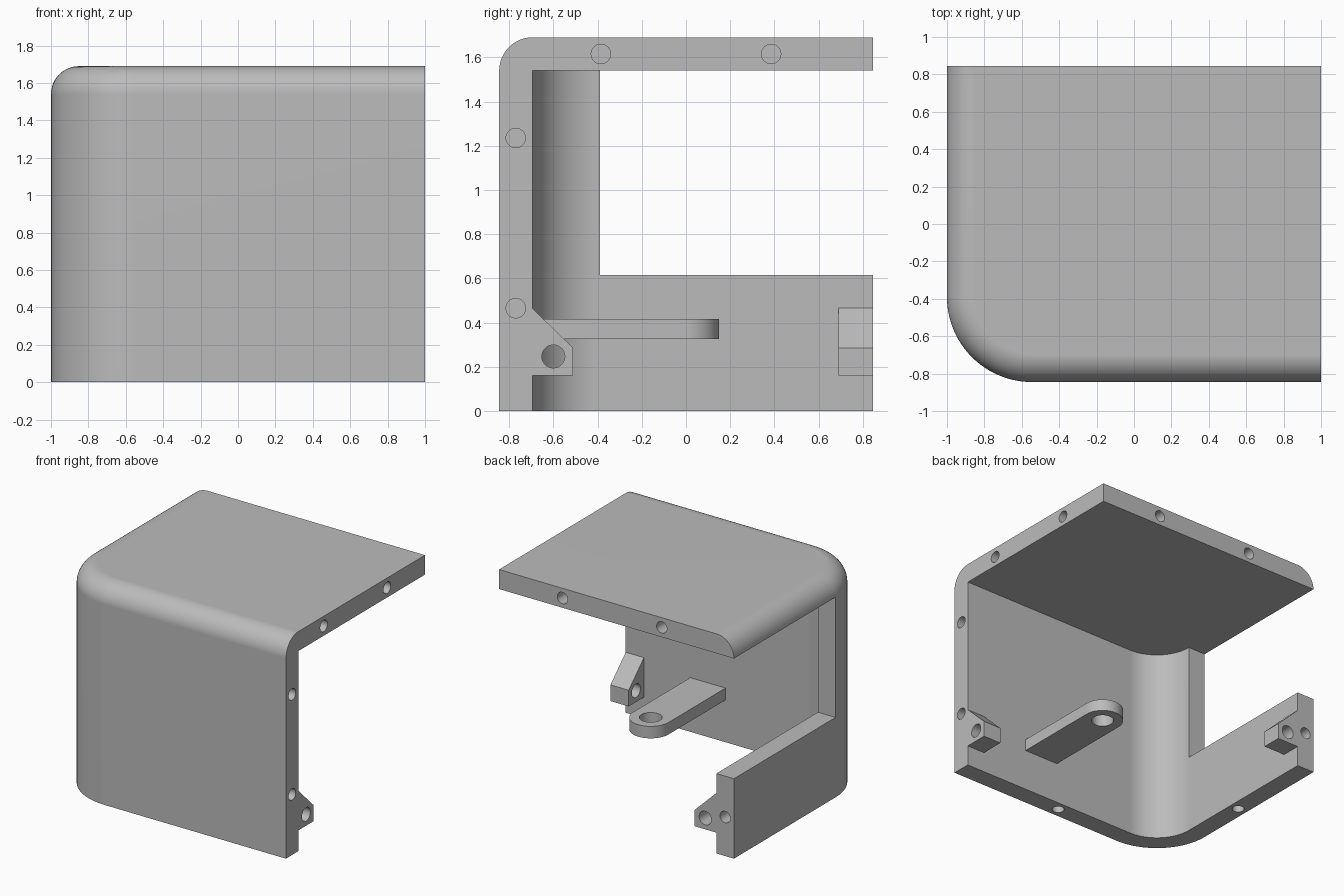
import bpy, bmesh, math
from mathutils import Matrix, Vector

old = bpy.data.objects.get("Cube")
if old:
    bpy.data.objects.remove(old, do_unlink=True)

# Overall sizes
HX, HY, HEIGHT, WALL, CORNER = 1.0, 0.845, 1.69, 0.15, 0.455
CEILING = HEIGHT - WALL

grey = bpy.data.materials.new("plain grey")
grey.use_nodes = True
GREY = (0.5, 0.5, 0.5, 1)
grey.diffuse_color = GREY
grey.node_tree.nodes["Principled BSDF"].inputs["Base Color"].default_value = GREY


def loft(name, rings):
    """Solid skinned through matching rings of points, capped at both ends."""
    bm = bmesh.new()
    loops = [[bm.verts.new(p) for p in ring] for ring in rings]
    n = len(loops[0])
    for a, b in zip(loops, loops[1:]):
        for i in range(n):
            j = (i + 1) % n
            bm.faces.new((a[i], a[j], b[j], b[i]))
    bm.faces.new(loops[0])
    bm.faces.new(loops[-1])
    bmesh.ops.recalc_face_normals(bm, faces=bm.faces)
    mesh = bpy.data.meshes.new(name)
    bm.to_mesh(mesh)
    bm.free()
    obj = bpy.data.objects.new(name, mesh)
    bpy.context.collection.objects.link(obj)
    mesh.materials.append(grey)
    return obj


def outline(inset, z, extra=0.0, steps=24):
    """Plan with one rounded corner; extra extends the two open ends."""
    r = CORNER - inset
    pts = [(HX + extra, HY + extra, z), (-HX + inset, HY + extra, z)]
    for i in range(steps + 1):
        a = math.pi + math.pi / 2 * i / steps
        pts.append((-HX + CORNER + r * math.cos(a), -HY + CORNER + r * math.sin(a), z))
    return pts + [(HX + extra, -HY + inset, z)]


def drill(center, axis, radius, depth):
    """Round cutter centred on a point and running along an axis."""
    bm = bmesh.new()
    turn = Vector((0, 0, 1)).rotation_difference(Vector(axis)).to_matrix().to_4x4()
    bmesh.ops.create_cone(bm, cap_ends=True, segments=32, radius1=radius, radius2=radius,
                          depth=depth, matrix=Matrix.Translation(center) @ turn)
    mesh = bpy.data.meshes.new("drill")
    bm.to_mesh(mesh)
    bm.free()
    mesh.materials.append(grey)
    obj = bpy.data.objects.new("drill", mesh)
    bpy.context.collection.objects.link(obj)
    return obj


def cut(obj, cutters):
    bpy.context.view_layer.objects.active = obj
    for c in cutters:
        c.hide_render = True
        mod = obj.modifiers.new("cut", "BOOLEAN")
        mod.operation, mod.solver, mod.object = "DIFFERENCE", "EXACT", c
        bpy.ops.object.modifier_apply(modifier=mod.name)
        bpy.data.objects.remove(c, do_unlink=True)


def smooth(obj):
    bpy.ops.object.select_all(action="DESELECT")
    obj.select_set(True)
    bpy.context.view_layer.objects.active = obj
    bpy.ops.object.shade_smooth_by_angle(angle=math.radians(30))
    mod = obj.modifiers.new("even shading", "WEIGHTED_NORMAL")
    mod.keep_sharp = True


# Shell: rounded block with a filleted top edge
rings = [outline(0, 0)]
for i in range(13):
    t = math.pi / 2 * i / 12
    rings.append(outline(WALL * (1 - math.cos(t)), CEILING + WALL * math.sin(t)))
shell = loft("shell", rings)

# Cavity open below, behind and at one side, and the side window
cavity = loft("cavity", [outline(WALL, -0.2, 0.2), outline(WALL, CEILING, 0.2)])
y0, z0 = -HY + CORNER, 0.615
window = loft("window", [[(x, y0, z0), (x, 1.1, z0), (x, 1.1, CEILING), (x, y0, CEILING)]
                         for x in (-1.2, -0.7)])

# Blind pin holes in the mating edges
mid = WALL / 2
holes = [((HX, y, HEIGHT - mid), (1, 0, 0)) for y in (-0.385, 0.385)]
holes += [((HX, -HY + mid, z), (1, 0, 0)) for z in (0.465, 1.235)]
holes += [((x, HY, HEIGHT - mid), (0, 1, 0)) for x in (-0.385, 0.46)]
holes += [((-HX + mid, HY, 0.3), (0, 1, 0)),
          ((0.077, -HY + mid, 0), (0, 0, 1)),
          ((-HX + mid, 0.08, 0), (0, 0, 1))]
cut(shell, [cavity, window] + [drill(c, a, 0.044, 0.4) for c, a in holes])
smooth(shell)

# Screw brackets: distance from the wall's inner face, height
PROFILE = [(0, 0.16), (0.185, 0.16), (0.185, 0.285), (0, 0.465)]
front_bracket = loft("front_bracket", [[(x, -HY + WALL + d, z) for d, z in PROFILE]
                                       for x in (HX - 0.155, HX)])
cut(front_bracket, [drill((HX, -0.6, 0.247), (1, 0, 0), 0.052, 0.6)])
smooth(front_bracket)
side_bracket = loft("side_bracket", [[(-HX + WALL + d, y, z) for d, z in PROFILE]
                                     for y in (HY - 0.155, HY)])
cut(side_bracket, [drill((-0.755, HY, 0.247), (0, 1, 0), 0.052, 0.6)])
smooth(side_bracket)

# Mounting tab with a round end and a hole
def tab_ring(z, cx=0.3, r=0.15):
    arc = [math.pi * i / 24 for i in range(25)]
    return ([(cx - r, -HY + WALL, z), (cx + r, -HY + WALL, z)]
            + [(cx + r * math.cos(a), r * math.sin(a), z) for a in arc])

mounting_tab = loft("mounting_tab", [tab_ring(0.325), tab_ring(0.417)])
cut(mounting_tab, [drill((0.3, 0, 0.37), (0, 0, 1), 0.08, 0.4)])
smooth(mounting_tab)
